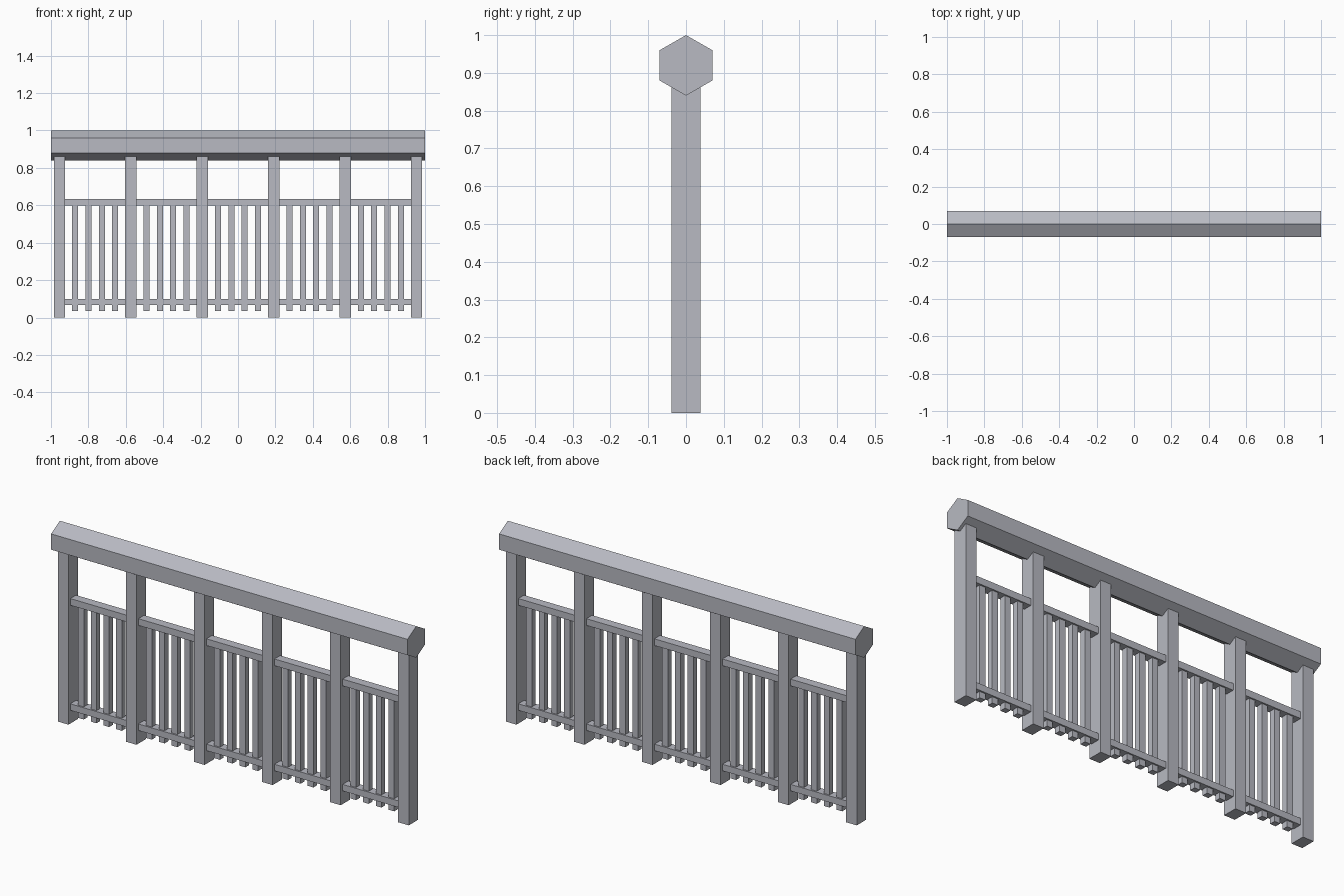
import bpy
import bmesh
from mathutils import Matrix, Vector

cube = bpy.data.objects.get("Cube")
if cube:
    bpy.data.objects.remove(cube, do_unlink=True)

grey = bpy.data.materials.new("painted_grey")
grey.use_nodes = True
colour = (0.48, 0.49, 0.54, 1)
grey.diffuse_color = colour
grey.node_tree.nodes["Principled BSDF"].inputs["Base Color"].default_value = colour


def finish(name, bm):
    bmesh.ops.recalc_face_normals(bm, faces=bm.faces)
    mesh = bpy.data.meshes.new(name)
    bm.to_mesh(mesh)
    bm.free()
    mesh.materials.append(grey)
    obj = bpy.data.objects.new(name, mesh)
    bpy.context.collection.objects.link(obj)
    return obj


def box(name, x, width, depth, bottom, top):
    bm = bmesh.new()
    place = Matrix.Translation((x, 0, (bottom + top) / 2))
    size = Matrix.Diagonal((width, depth, top - bottom, 1))
    bmesh.ops.create_cube(bm, size=1, matrix=place @ size)
    return finish(name, bm)


# Hexagonal handrail, extruded along x
bm = bmesh.new()
profile = [(0, 0.84), (0.07, 0.88), (0.07, 0.96), (0, 1), (-0.07, 0.96), (-0.07, 0.88)]
end = bm.faces.new([bm.verts.new((-1, y, z)) for y, z in profile])
grown = bmesh.ops.extrude_face_region(bm, geom=[end], use_keep_orig=True)["geom"]
bmesh.ops.translate(bm, vec=Vector((2, 0, 0)),
                    verts=[v for v in grown if isinstance(v, bmesh.types.BMVert)])
finish("handrail", bm)

# Posts, reaching into the handrail
spacing = 0.382
post_width = 0.06
posts = [(i - 2.5) * spacing for i in range(6)]
for i, x in enumerate(posts):
    box(f"post_{i + 1}", x, post_width, 0.076, 0, 0.89)

# Each bay: two rails and four balusters
for i, left in enumerate(posts[:-1]):
    middle = left + spacing / 2
    span = spacing - post_width
    box(f"lower_rail_{i + 1}", middle, span, 0.046, 0.067, 0.1)
    box(f"upper_rail_{i + 1}", middle, span, 0.046, 0.6, 0.634)
    for j in range(4):
        x = middle + (j - 1.5) * 0.0713
        box(f"baluster_{i + 1}_{j + 1}", x, 0.032, 0.03, 0.036, 0.61)
